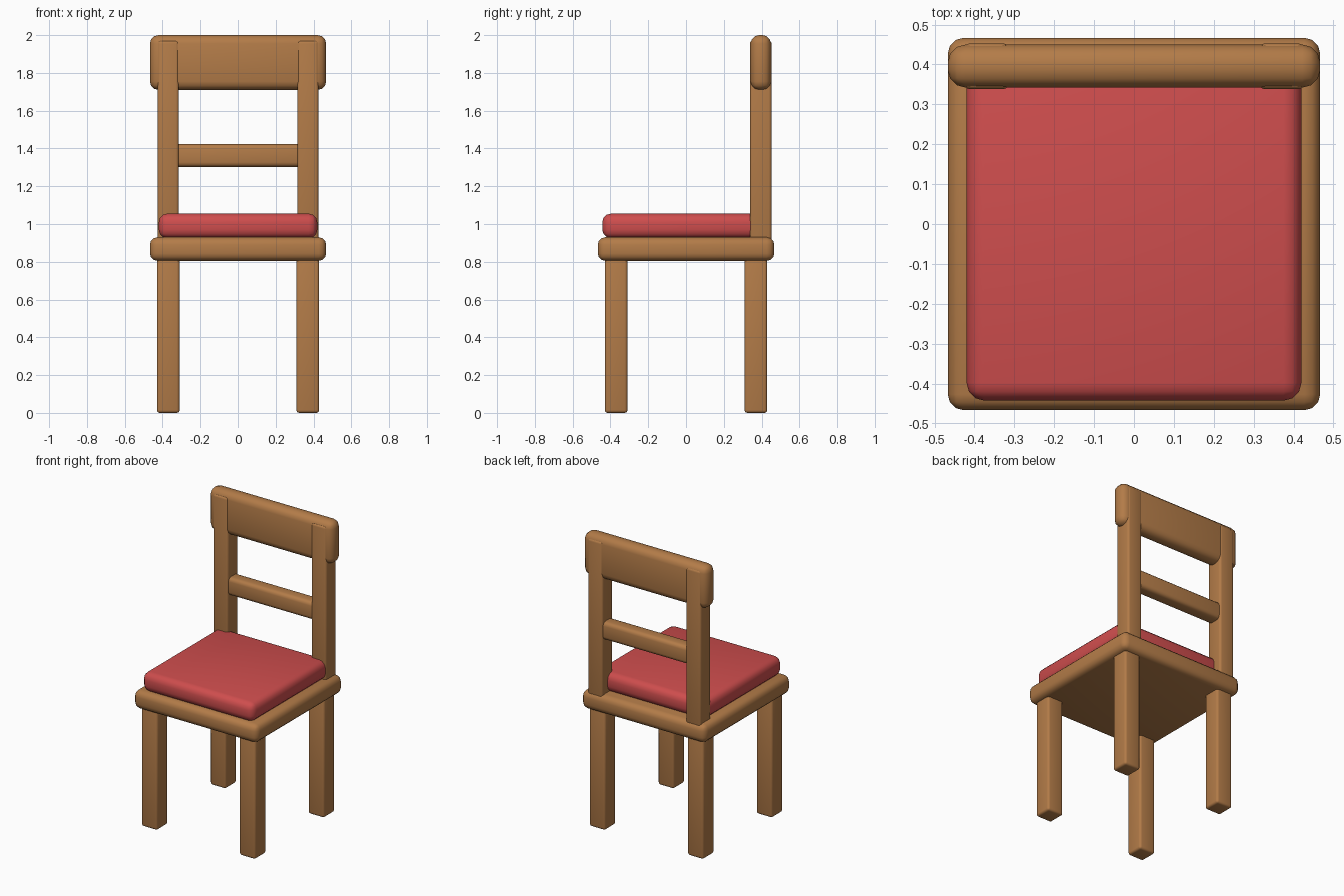
import bpy
from mathutils import Vector

default = bpy.data.objects.get("Cube")
if default:
    bpy.data.objects.remove(default, do_unlink=True)


def make_material(name, colour):
    mat = bpy.data.materials.new(name)
    mat.use_nodes = True
    mat.diffuse_color = colour
    mat.node_tree.nodes["Principled BSDF"].inputs["Base Color"].default_value = colour
    return mat


wood = make_material("warm wood", (0.45, 0.2, 0.065, 1))
fabric = make_material("red fabric", (0.62, 0.075, 0.075, 1))


def rounded_box(name, low, high, radius, mat, segments=3):
    """Box between two corners with rounded edges and smooth shading."""
    low, high = Vector(low), Vector(high)
    bpy.ops.mesh.primitive_cube_add(size=1, location=(low + high) / 2)
    obj = bpy.context.object
    obj.name = name
    obj.scale = high - low
    bpy.ops.object.transform_apply(location=False, rotation=False, scale=True)
    bevel = obj.modifiers.new("rounded edges", "BEVEL")
    bevel.width = radius
    bevel.segments = segments
    bevel.limit_method = "ANGLE"
    bpy.ops.object.modifier_apply(modifier=bevel.name)
    bpy.ops.object.shade_smooth_by_angle(angle=0.7)
    obj.data.materials.append(mat)
    return obj


# Seat board and cushion
rounded_box("seat", (-0.467, -0.467, 0.805), (0.467, 0.467, 0.93), 0.04, wood)
rounded_box("cushion", (-0.42, -0.443, 0.925), (0.42, 0.395, 1.055), 0.045, fabric)

# Legs and back posts, one pair per side
for side, sign in (("left", 1), ("right", -1)):
    for end, y in (("front", -0.37), ("back", 0.37)):
        x = sign * 0.37
        rounded_box(f"{end}_{side}_leg", (x - 0.06, y - 0.06, 0),
                    (x + 0.06, y + 0.06, 0.83), 0.015, wood)
    x = sign * 0.37
    rounded_box(f"{side}_back_post", (x - 0.056, 0.338, 0.9),
                (x + 0.056, 0.453, 1.97), 0.015, wood)

# Back rest: wide top rail and narrow slat
rounded_box("top_rail", (-0.467, 0.342, 1.71), (0.467, 0.45, 2), 0.045, wood)
rounded_box("back_slat", (-0.34, 0.348, 1.302), (0.34, 0.443, 1.423), 0.025, wood)
